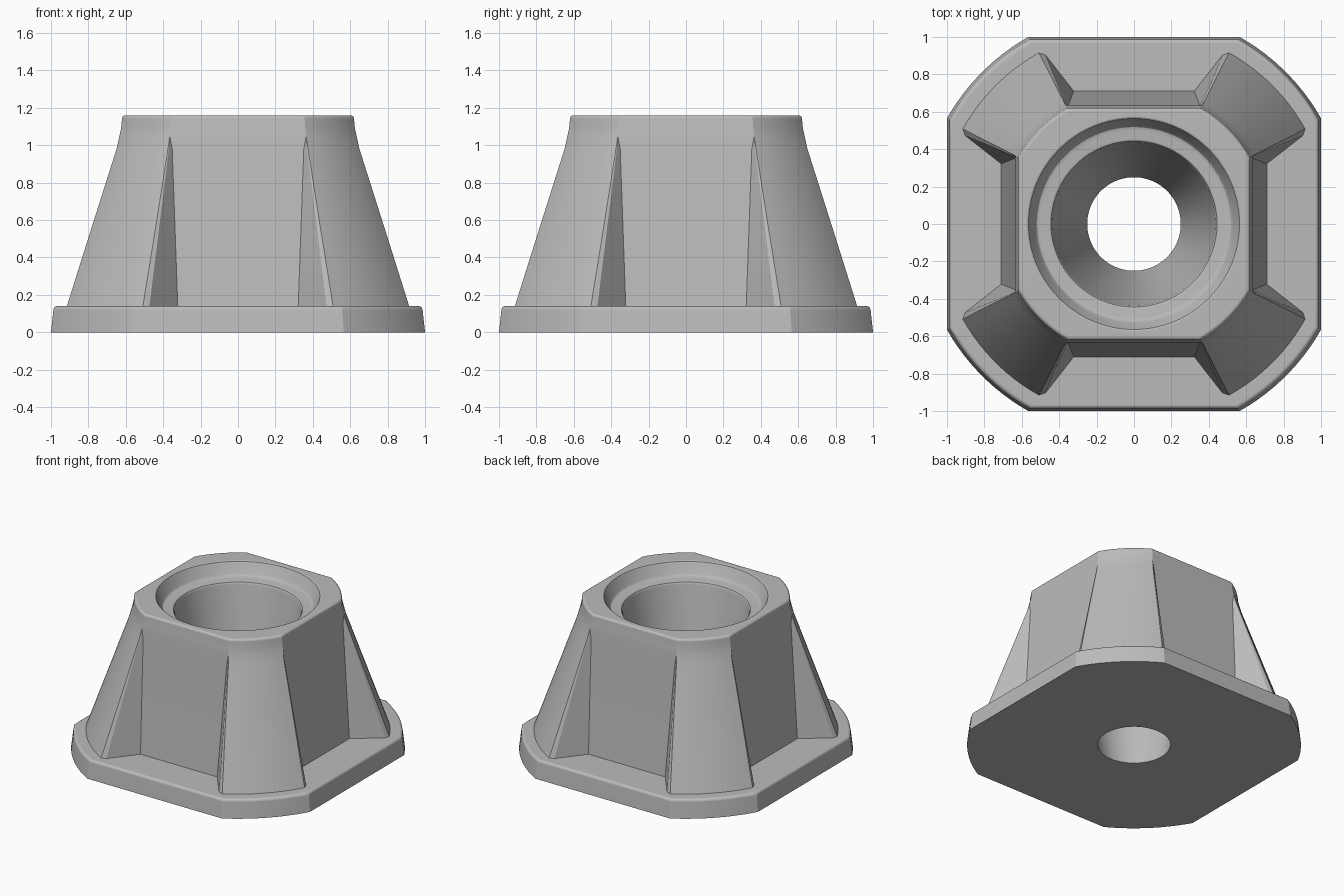
import bpy, bmesh, math

cube = bpy.data.objects.get("Cube")
if cube:
    bpy.data.objects.remove(cube)

ARC = 12            # points along each corner arc
FLAT = 17           # segments along each flat side
PER_QUARTER = ARC + 3 + FLAT


def lerp(p, q, t):
    return tuple(a + (b - a) * t for a, b in zip(p, q))


def section(z, inner, wall, outer, trim=0.0):
    """Ring with four arced corners; points are given as (depth, half width)."""
    radius, start = math.hypot(*outer), math.atan2(outer[1], outer[0]) + trim
    corner = [inner, wall]
    for i in range(ARC):
        a = start + (math.pi / 2 - 2 * start) * i / (ARC - 1)
        corner.append((radius * math.cos(a), radius * math.sin(a)))
    corner += [wall[::-1], inner[::-1]]
    end = (-inner[1], inner[0])
    corner += [lerp(corner[-1], end, i / FLAT) for i in range(1, FLAT)]
    ring = []
    for q in range(4):
        c, s = ((1, 0), (0, 1), (-1, 0), (0, -1))[q]
        ring += [(x * c - y * s, x * s + y * c, z) for x, y in corner]
    return ring


def plate(h, z):
    """Square with rounded corners, for the base flange."""
    return section(z, (h, 0.36 * h), (h, 0.46 * h), (h, 0.565 * h))


def ribbed(z):
    """Tapered core with four corner buttresses."""
    t = (z - 0.14) / 1.02
    inner = (0.71 - 0.09 * t, 0.322 + 0.036 * t)
    k = (z - 0.14) / 0.84
    outer = (0.925 - 0.274 * k, 0.49 - 0.118 * k)
    return section(z, inner, lerp(inner, outer, 0.9), outer, 0.02 * (1 - 0.8 * k))


def collar(h, z):
    p = (h, 0.575 * h)
    return section(z, p, p, p)


def circle(r, z):
    n = PER_QUARTER * 4
    step = 2 * math.pi / n
    start = math.pi / 4 - (ARC + 3) / 2 * step
    return [(r * math.cos(start + i * step), r * math.sin(start + i * step), z)
            for i in range(n)]


def fillet(ring, h, z, r):
    """Rounded outer edge ending at height z."""
    return [ring(h - r + r * math.cos(a), z - r + r * math.sin(a))
            for a in (i * math.pi / 8 for i in range(5))]


# Rings run from the bottom hole, up the outside, and down the bore
rings = [circle(0.25, 0), plate(1.0, 0)]
rings += fillet(plate, 0.987, 0.14, 0.02)
rings += [ribbed(z) for z in (0.14, 0.56, 0.98)]
rings += [collar(0.634, 1.05), collar(0.625, 1.09)]
rings += fillet(collar, 0.62, 1.16, 0.018)
bore = [(0.572, 1.16), (0.564, 1.156), (0.557, 1.142), (0.53, 1.08),
        (0.518, 1.066), (0.50, 1.06), (0.458, 1.06), (0.444, 1.055), (0.435, 1.04)]
rings += [circle(r, z) for r, z in bore]

bm = bmesh.new()
loops = [[bm.verts.new(p) for p in ring] for ring in rings]
for a, b in zip(loops, loops[1:] + loops[:1]):
    n = len(a)
    for i in range(n):
        j = (i + 1) % n
        bm.faces.new((a[i], a[j], b[j], b[i]))
bmesh.ops.remove_doubles(bm, verts=bm.verts, dist=1e-4)
bmesh.ops.recalc_face_normals(bm, faces=bm.faces)
mesh = bpy.data.meshes.new("buttressed_foot")
bm.to_mesh(mesh)
bm.free()
foot = bpy.data.objects.new("buttressed_foot", mesh)
bpy.context.collection.objects.link(foot)

# Plain grey material
grey = bpy.data.materials.new("mid_grey")
grey.use_nodes = True
colour = (0.5, 0.5, 0.5, 1)
grey.diffuse_color = colour
grey.node_tree.nodes["Principled BSDF"].inputs["Base Color"].default_value = colour
mesh.materials.append(grey)

# Smooth curves and fillets, crisp flats
for o in bpy.context.selected_objects:
    o.select_set(False)
foot.select_set(True)
bpy.context.view_layer.objects.active = foot
bpy.ops.object.shade_smooth_by_angle(angle=math.radians(25))
weighted = foot.modifiers.new("even_normals", 'WEIGHTED_NORMAL')
weighted.keep_sharp = True
